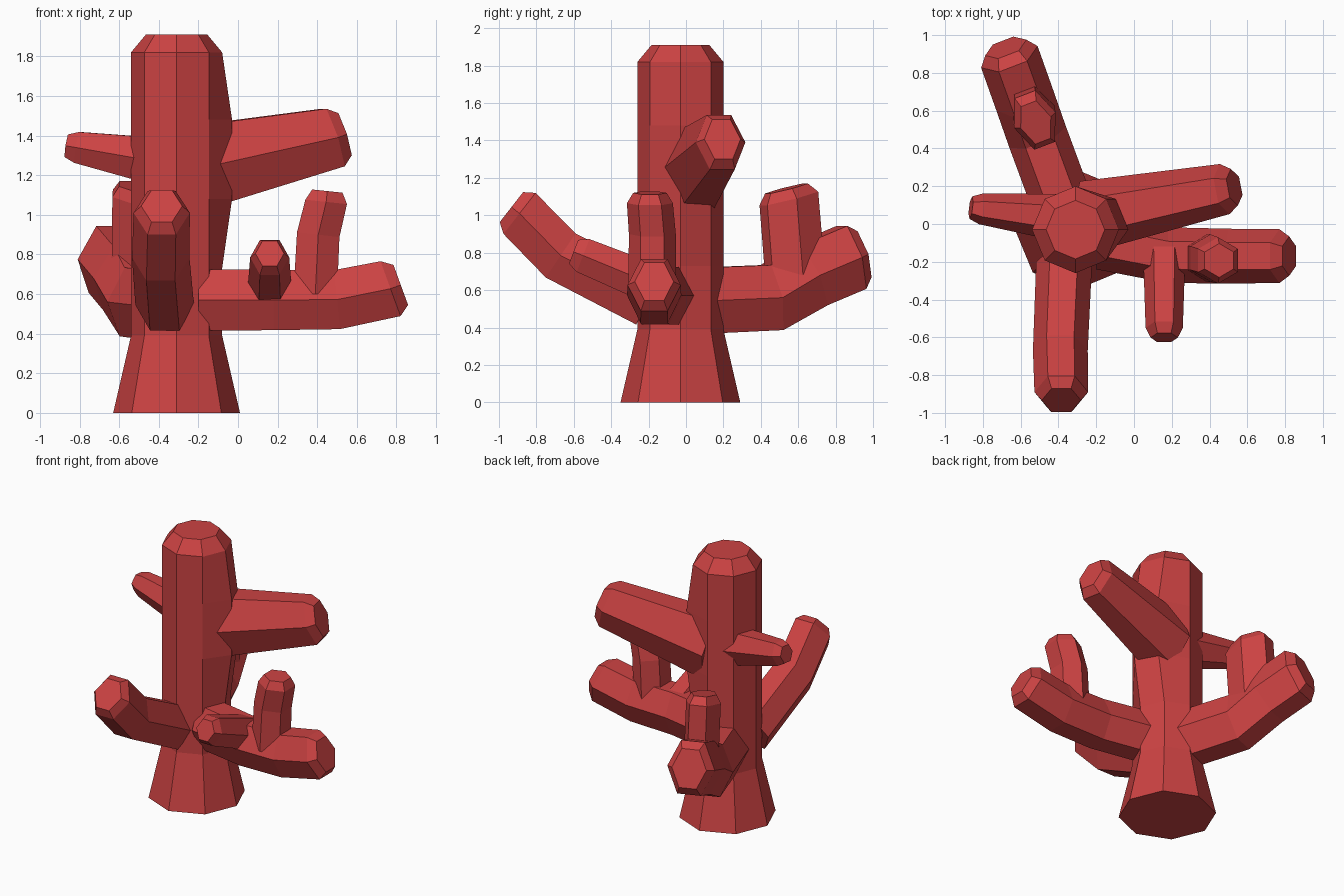
import bpy, bmesh
from math import sin, cos, pi, radians
from mathutils import Vector

if "Cube" in bpy.data.objects:
    bpy.data.objects.remove(bpy.data.objects["Cube"])

red = bpy.data.materials.new("coral_red")
red.diffuse_color = (0.6, 0.055, 0.055, 1)
red.use_nodes = True
red.node_tree.nodes["Principled BSDF"].inputs["Base Color"].default_value = red.diffuse_color


def loft(name, rings):
    """Flat-faced closed solid through rings with equal point counts."""
    bm = bmesh.new()
    loops = [[bm.verts.new(p) for p in ring] for ring in rings]
    n = len(loops[0])
    for a, b in zip(loops, loops[1:]):
        for i in range(n):
            j = (i + 1) % n
            bm.faces.new((a[i], a[j], b[j], b[i]))
    bm.faces.new(loops[0][::-1])
    bm.faces.new(loops[-1])
    bmesh.ops.recalc_face_normals(bm, faces=bm.faces)
    me = bpy.data.meshes.new(name)
    bm.to_mesh(me)
    bm.free()
    me.materials.append(red)
    ob = bpy.data.objects.new(name, me)
    bpy.context.collection.objects.link(ob)
    return ob


# Octagonal trunk, bulging where the large upper branch leaves it
def trunk_ring(z, r, bulge=0):
    return [Vector((-.31 + r * cos(k * pi / 4) + (bulge if k < 2 else 0),
                    -.03 + r * sin(k * pi / 4), z)) for k in range(8)]


coral = loft("coral", [trunk_ring(0, .32), trunk_ring(.39, .23), trunk_ring(.73, .23),
                       trunk_ring(1.08, .23, .05), trunk_ring(1.48, .23, .05),
                       trunk_ring(1.82, .23), trunk_ring(1.91, .155)])


def branch(name, heading, pitch, width, height, taper, *path):
    """Tapering hexagonal branch with a chamfered tip, merged into the coral.
    heading and pitch give the tip direction; width and height are root half sizes."""
    h, p = radians(heading), radians(pitch)
    side = Vector((-sin(h), cos(h), 0))
    tip = Vector((cos(h) * cos(p), sin(h) * cos(p), sin(p)))
    pts = [Vector(q) for q in path]
    last = len(pts) - 1

    def ring(c, t, scale):
        up = t.cross(side).normalized()
        return [c + (side * width * cos(k * pi / 3)
                     + up * height * sin(k * pi / 3) / .866) * scale for k in range(6)]

    rings = []
    for i, c in enumerate(pts):
        t = tip if i == last else pts[i + 1] - pts[max(i - 1, 0)]
        rings.append(ring(c, t, 1 + (taper - 1) * i / last))
    rings.append(ring(pts[-1] + tip * .055, tip, taper * .73))
    ob = loft(name, rings)
    mod = coral.modifiers.new("merge", 'BOOLEAN')
    mod.operation = 'UNION'
    mod.solver = 'EXACT'
    mod.object = ob
    bpy.context.view_layer.objects.active = coral
    bpy.ops.object.modifier_apply(modifier=mod.name)
    bpy.data.objects.remove(ob)


# Upper branches
branch("upper_right_branch", 11, 18, .19, .215, .71, (-.25, .04, 1.23), (.48, .185, 1.39))
branch("upper_left_branch", 173, 9, .13, .125, .63, (-.35, .03, 1.26), (-.81, .08, 1.34))

# Large lower branches
branch("front_branch", -90, 38, .148, .145, .96,
       (-.37, -.2, .545), (-.39, -.67, .785), (-.385, -.89, 1.01))
branch("right_branch", 0, 20, .15, .155, .95,
       (-.2, -.09, .57), (.18, -.165, .57), (.5, -.17, .572), (.77, -.17, .627))
branch("back_branch", 111, 18, .16, .177, 1,
       (-.34, 0, .54), (-.51, .46, .56), (-.58, .66, .68), (-.66, .885, .775))

# Small twigs on the lower branches
branch("right_upright_twig", 0, 84, .128, .11, .96,
       (.39, -.18, .6), (.405, -.18, .9), (.445, -.193, 1.065))
branch("right_front_twig", -90, 21, .112, .107, .88, (.16, -.15, .62), (.16, -.55, .785))
branch("back_upright_twig", 111, 104, .117, .15, 1, (-.53, .59, .6), (-.525, .55, 1.09))
